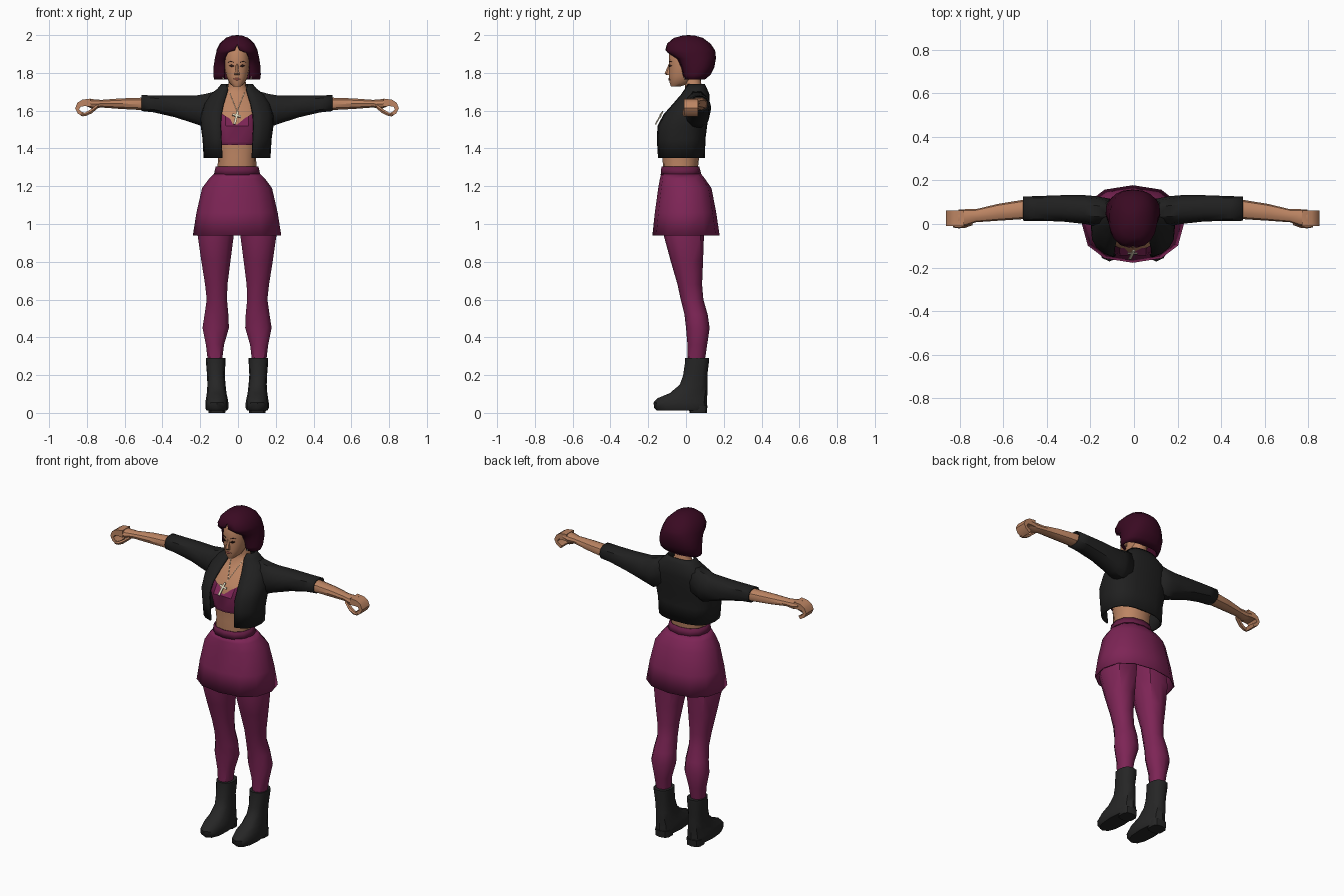
import bpy, bmesh, math
from mathutils import Vector, Matrix
from mathutils.bvhtree import BVHTree

CX = -0.005  # body centre line


def mat(name, r, g, b):
    m = bpy.data.materials.new(name)
    m.diffuse_color = (r, g, b, 1)
    return m


SKIN = mat("skin", .51, .235, .125)
PLUM = mat("plum_cloth", .205, .018, .092)
BAND = mat("dark_plum", .135, .013, .06)
HAIR = mat("burgundy_hair", .042, .003, .016)
JACKET = mat("black_jacket", .0145, .0145, .0145)
BOOT = mat("charcoal_boot", .019, .019, .019)
CREAM = mat("cream_metal", .75, .68, .5)
DARK = mat("dark_brown", .03, .012, .01)
LIPS = mat("lips", .27, .075, .055)


def finish(name, bm, m, mirror=False, thick=0):
    bmesh.ops.recalc_face_normals(bm, faces=bm.faces)
    me = bpy.data.meshes.new(name)
    bm.to_mesh(me)
    bm.free()
    me.materials.append(m)
    o = bpy.data.objects.new(name, me)
    o.location.x = CX
    bpy.context.collection.objects.link(o)
    if thick:
        s = o.modifiers.new("thickness", 'SOLIDIFY')
        s.thickness, s.offset = thick, -1
    if mirror:
        o.modifiers.new("mirror", 'MIRROR').use_mirror_merge = False
    return o


def loft(name, rows, m, n=12, e=.9, along_x=False, mirror=False, cap=True, thick=0, edit=None):
    """Rows: (height, front gap, centre, half width, front y, back y)."""
    bm = bmesh.new()
    closed = all(r[1] == 0 for r in rows)
    rings = []
    for t, gap, c, w, f, b in rows:
        a0 = math.asin(min(1, (gap / w)) ** (1 / e))
        ring = []
        for i in range(n if closed else n + 1):
            a = a0 + (2 * math.pi - 2 * a0) * i / n
            s, k = math.sin(a), math.cos(a)
            x = c + w * math.copysign(abs(s) ** e, s)
            y = (f + b) / 2 - (b - f) / 2 * math.copysign(abs(k) ** e, k)
            ring.append(bm.verts.new((t, y, x) if along_x else (x, y, t)))
        rings.append(ring)
    for p, q in zip(rings, rings[1:]):
        for i in range(n):
            j = (i + 1) % len(p)
            bm.faces.new((p[i], p[j], q[j], q[i]))
    if closed and cap:
        bm.faces.new(rings[0])
        bm.faces.new(rings[-1])
    if not closed:
        bmesh.ops.remove_doubles(bm, verts=bm.verts, dist=.002)
    if edit:
        for v in bm.verts:
            edit(v.co)
    return finish(name, bm, m, mirror, thick)


def surface(o):
    me = o.data
    tree = BVHTree.FromPolygons([v.co for v in me.vertices], [p.vertices[:] for p in me.polygons])

    def at(x, z, lift=.004):
        hit = tree.ray_cast(Vector((x, -1, z)), Vector((0, 1, 0)))[0]
        return Vector((x, (hit.y if hit else -.05) - lift, z))
    return at


def plate(name, at, pts, m, mirror=False):
    bm = bmesh.new()
    bm.faces.new([bm.verts.new(at(x, z)) for x, z in pts])
    return finish(name, bm, m, mirror, .002)


def box(name, size, place, m, mirror=False):
    bm = bmesh.new()
    bmesh.ops.create_cube(bm, size=1, matrix=place @ Matrix.Diagonal((*size, 1)))
    return finish(name, bm, m, mirror)


# Body and neck
torso = loft("torso", [
    (1.27, 0, 0, .105, -.12, .06), (1.36, 0, 0, .10, -.125, .07), (1.44, 0, 0, .118, -.122, .08),
    (1.52, 0, 0, .135, -.135, .09), (1.58, 0, 0, .14, -.105, .10), (1.65, 0, 0, .12, -.045, .105),
    (1.70, 0, 0, .065, -.005, .09), (1.73, 0, 0, .047, -.005, .082), (1.80, 0, 0, .044, -.015, .075)],
    SKIN, 16)


# Cropped top with a dipped neckline
def bust(co):
    if co.z > 1.57:
        co.z = min(1.6, 1.535 + .6 * abs(co.x))
    if co.y < -.05 and 1.48 < co.z < 1.57 and .03 < abs(co.x) < .1:
        co.y -= .012


loft("crop_top", [(1.42, 0, 0, .118, -.127, .086), (1.44, 0, 0, .124, -.13, .087),
                  (1.52, 0, 0, .142, -.142, .096), (1.58, 0, 0, .146, -.116, .105)],
     PLUM, 16, cap=False, edit=bust)
loft("top_hem", [(1.418, 0, 0, .12, -.131, .088), (1.432, 0, 0, .123, -.133, .089)], BAND, 16, cap=False)

# Head and face
head = loft("head", [
    (1.728, 0, 0, .02, -.08, -.03), (1.745, 0, 0, .04, -.086, .02), (1.78, 0, 0, .057, -.09, .06),
    (1.82, 0, 0, .066, -.09, .09), (1.86, 0, 0, .07, -.091, .11), (1.92, 0, 0, .066, -.088, .11),
    (1.96, 0, 0, .04, -.06, .09)], SKIN, 16)
loft("nose", [(1.788, 0, 0, .015, -.103, -.07), (1.797, 0, 0, .015, -.113, -.07),
              (1.825, 0, 0, .009, -.101, -.07), (1.848, 0, 0, .007, -.091, -.07)], SKIN, 6)
at = surface(head)
plate("eye", at, [(.015, 1.836), (.028, 1.831), (.042, 1.838), (.029, 1.844)], DARK, True)
plate("eyebrow", at, [(.012, 1.854), (.03, 1.859), (.048, 1.856), (.031, 1.864)], DARK, True)
plate("mouth", at, [(-.022, 1.767), (0, 1.759), (.022, 1.767), (.007, 1.773), (-.007, 1.773)], LIPS)
loft("ear", [(1.785, 0, .068, .006, -.005, .01), (1.81, 0, .072, .008, -.012, .02),
             (1.84, 0, .074, .008, -.01, .025)], SKIN, 6, mirror=True)
box("earring", (.006, .01, .016), Matrix.Translation((.073, -.005, 1.775)), CREAM, True)

# Bobbed hair, open around the face
loft("hair", [
    (1.765, .068, 0, .122, -.015, .10), (1.79, .068, 0, .126, -.025, .13), (1.83, .067, 0, .125, -.035, .15),
    (1.875, .065, 0, .118, -.06, .158), (1.905, .052, 0, .112, -.105, .157), (1.922, .015, 0, .108, -.11, .152),
    (1.955, 0, 0, .092, -.10, .13), (1.985, 0, 0, .06, -.065, .09), (1.998, 0, 0, .025, -.015, .045),
    (2.0, 0, 0, .0005, .012, .013)], HAIR, 16, .85, thick=.012)

# Open jacket with stand collar and three-quarter sleeves
loft("jacket", [
    (1.35, .08, 0, .177, -.155, .10), (1.45, .085, 0, .183, -.162, .103), (1.52, .088, 0, .193, -.158, .112),
    (1.58, .085, 0, .192, -.125, .12), (1.64, .072, 0, .175, -.07, .125), (1.685, .058, 0, .145, -.03, .125),
    (1.715, .05, 0, .105, -.01, .112), (1.74, .058, 0, .085, 0, .10)], JACKET, 18, .78, thick=.01)
loft("sleeve", [
    (.10, 0, 1.62, .09, -.0, .115), (.17, 0, 1.60, .092, -.01, .128), (.22, 0, 1.605, .078, 0, .132),
    (.33, 0, 1.623, .06, .012, .132), (.44, 0, 1.636, .047, .014, .128), (.505, 0, 1.64, .044, .015, .126)],
    JACKET, 10, .85, along_x=True, mirror=True, cap=False, thick=.008)

# Forearms and curled hands
loft("forearm", [
    (.40, 0, 1.635, .037, .025, .115), (.51, 0, 1.636, .034, .022, .11), (.62, 0, 1.637, .029, .015, .092),
    (.72, 0, 1.637, .021, .008, .068), (.765, 0, 1.635, .027, -.008, .068), (.80, 0, 1.643, .019, -.01, .066)],
    SKIN, 10, along_x=True, mirror=True)
curl = [(.775, 1.664, .775, 1.622), (.82, 1.658, .805, 1.624), (.845, 1.642, .828, 1.622),
        (.857, 1.613, .836, 1.607), (.843, 1.585, .824, 1.595), (.815, 1.568, .805, 1.586)]
bm = bmesh.new()
strips = [[bm.verts.new((x, y, z)) for x, z, y in ((a, b, -.01), (a, b, .063), (c, d, .063), (c, d, -.01))]
          for a, b, c, d in curl]
for p, q in zip(strips, strips[1:]):
    for i in range(4):
        j = (i + 1) % 4
        bm.faces.new((p[i], p[j], q[j], q[i]))
bm.faces.new(strips[0])
bm.faces.new(strips[-1])
finish("fingers", bm, SKIN, True)
loft("thumb", [(.735, 0, 1.625, .012, -.005, .03), (.77, 0, 1.598, .014, -.018, .012),
               (.80, 0, 1.582, .011, -.02, .006), (.825, 0, 1.577, .006, -.016, .002)],
     SKIN, 6, along_x=True, mirror=True)

# Flared skirt and waistband
loft("skirt", [
    (.94, 0, 0, .234, -.178, .178), (1.06, 0, 0, .215, -.165, .16), (1.19, 0, 0, .185, -.147, .135),
    (1.24, 0, 0, .148, -.138, .10), (1.265, 0, 0, .122, -.132, .08)], PLUM, 12, .85, cap=False, thick=.006)
loft("waistband", [(1.26, 0, 0, .123, -.134, .082), (1.305, 0, 0, .113, -.13, .07)], BAND, 12, .88, cap=False, thick=.006)

# Legs
loft("leg", [
    (.28, 0, .117, .04, .008, .10), (.36, 0, .117, .05, .008, .112), (.45, 0, .113, .073, .0, .125),
    (.52, 0, .109, .066, -.008, .115), (.60, 0, .107, .056, -.028, .092), (.68, 0, .11, .062, -.045, .085),
    (.80, 0, .112, .08, -.08, .09), (.94, 0, .113, .1, -.118, .095), (1.15, 0, .09, .088, -.12, .1)],
    PLUM, 10, mirror=True)

# Ankle boots and heels
loft("boot", [
    (.012, 0, .107, .054, -.155, .108), (.025, 0, .107, .061, -.168, .112), (.055, 0, .107, .061, -.172, .112),
    (.078, 0, .107, .057, -.15, .112), (.105, 0, .108, .052, -.085, .113), (.15, 0, .109, .048, -.032, .113),
    (.20, 0, .112, .047, -.015, .113), (.275, 0, .113, .052, -.004, .122), (.29, 0, .113, .052, -.004, .122)],
    BOOT, 12, .82, mirror=True)
loft("boot_heel", [(0, 0, .107, .046, .02, .11), (.04, 0, .107, .048, .01, .114)], BOOT, 10, .7, mirror=True)

# Tilted cross pendant on a thin chain
lean = Matrix.Translation((-.005, -.142, 1.562)) @ Matrix.Rotation(.25, 4, 'Y') @ Matrix.Rotation(-.5, 4, 'X')
box("pendant_upright", (.012, .006, .08), lean, CREAM)
box("pendant_bar", (.046, .006, .012), lean @ Matrix.Translation((0, 0, .014)), CREAM)
on_chest = surface(torso)
cu = bpy.data.curves.new("chain", 'CURVE')
cu.dimensions, cu.bevel_depth, cu.bevel_resolution = '3D', .0014, 0
for s in (-1, 1):
    sp = cu.splines.new('POLY')
    sp.points.add(5)
    for i, p in enumerate(sp.points):
        p.co = (*on_chest(s * .008 * i, 1.597 + .02 * i, .002), 1)
cu.materials.append(CREAM)
chain = bpy.data.objects.new("chain", cu)
chain.location.x = CX
bpy.context.collection.objects.link(chain)

# Smooth shading with sharp creases kept
for o in bpy.context.collection.objects:
    if o.type == 'MESH':
        o.select_set(True)
        bpy.context.view_layer.objects.active = o
bpy.ops.object.shade_smooth_by_angle(angle=math.radians(40))
